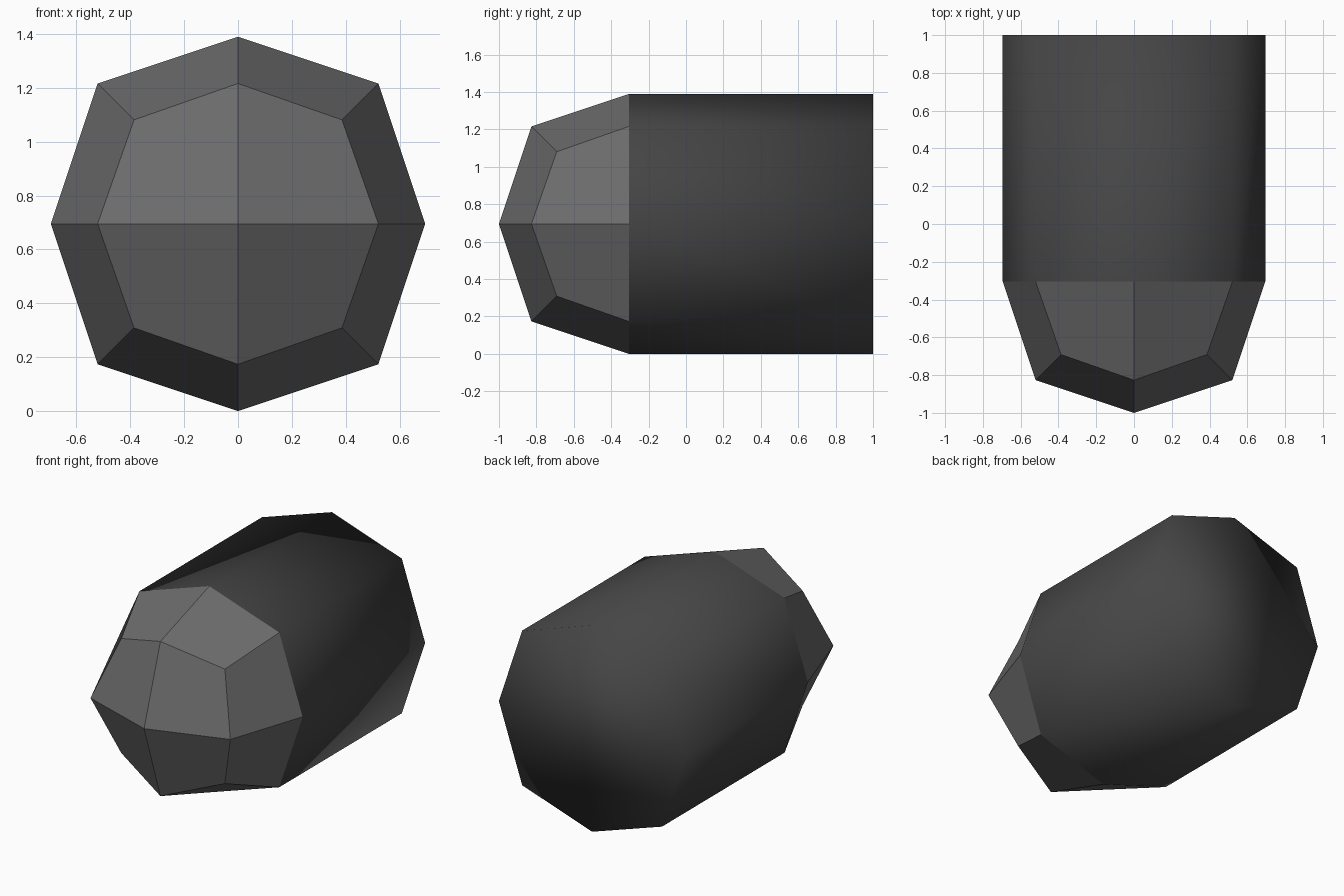
import bpy, bmesh

if "Cube" in bpy.data.objects:
    bpy.data.objects.remove(bpy.data.objects["Cube"])

R = 0.695          # radius of the octagonal section
Y0 = R - 1.0       # where the nose meets the body


def material(name, v):
    m = bpy.data.materials.new(name)
    m.diffuse_color = (v, v, v, 1)
    m.use_nodes = True
    m.node_tree.nodes["Principled BSDF"].inputs["Base Color"].default_value = m.diffuse_color
    return m


# Rounded cube: one Catmull-Clark step with its original size restored
bpy.ops.mesh.primitive_cube_add(size=2 * R, location=(0, 0, 0))
obj = bpy.context.object
obj.name = "capsule"
mod = obj.modifiers.new("round", 'SUBSURF')
mod.levels = 1
mod.use_limit_surface = False
bpy.ops.object.modifier_apply(modifier="round")
obj.data.materials.append(material("nose grey", 0.15))
obj.data.materials.append(material("body grey", 0.06))

# Keep the front half and extrude its open rim straight back
bm = bmesh.new()
bm.from_mesh(obj.data)
bmesh.ops.delete(bm, geom=[v for v in bm.verts if v.co.y > 1e-4], context='VERTS')
for f in bm.faces:
    f.smooth = False
    f.material_index = 0
rim = [e for e in bm.edges if e.is_boundary]
ext = bmesh.ops.extrude_edge_only(bm, edges=rim)["geom"]
for v in ext:
    if isinstance(v, bmesh.types.BMVert):
        v.co.y = 1.0 - Y0
back = [e for e in bm.edges if e.is_boundary]
bmesh.ops.contextual_create(bm, geom=back)

# Body and back cap are smooth and darker than the faceted nose
for f in bm.faces:
    if max(v.co.y for v in f.verts) > 0.5:
        f.smooth = True
        f.material_index = 1
bmesh.ops.recalc_face_normals(bm, faces=bm.faces)
bmesh.ops.translate(bm, verts=bm.verts, vec=(0, Y0, R))
bm.to_mesh(obj.data)
bm.free()
